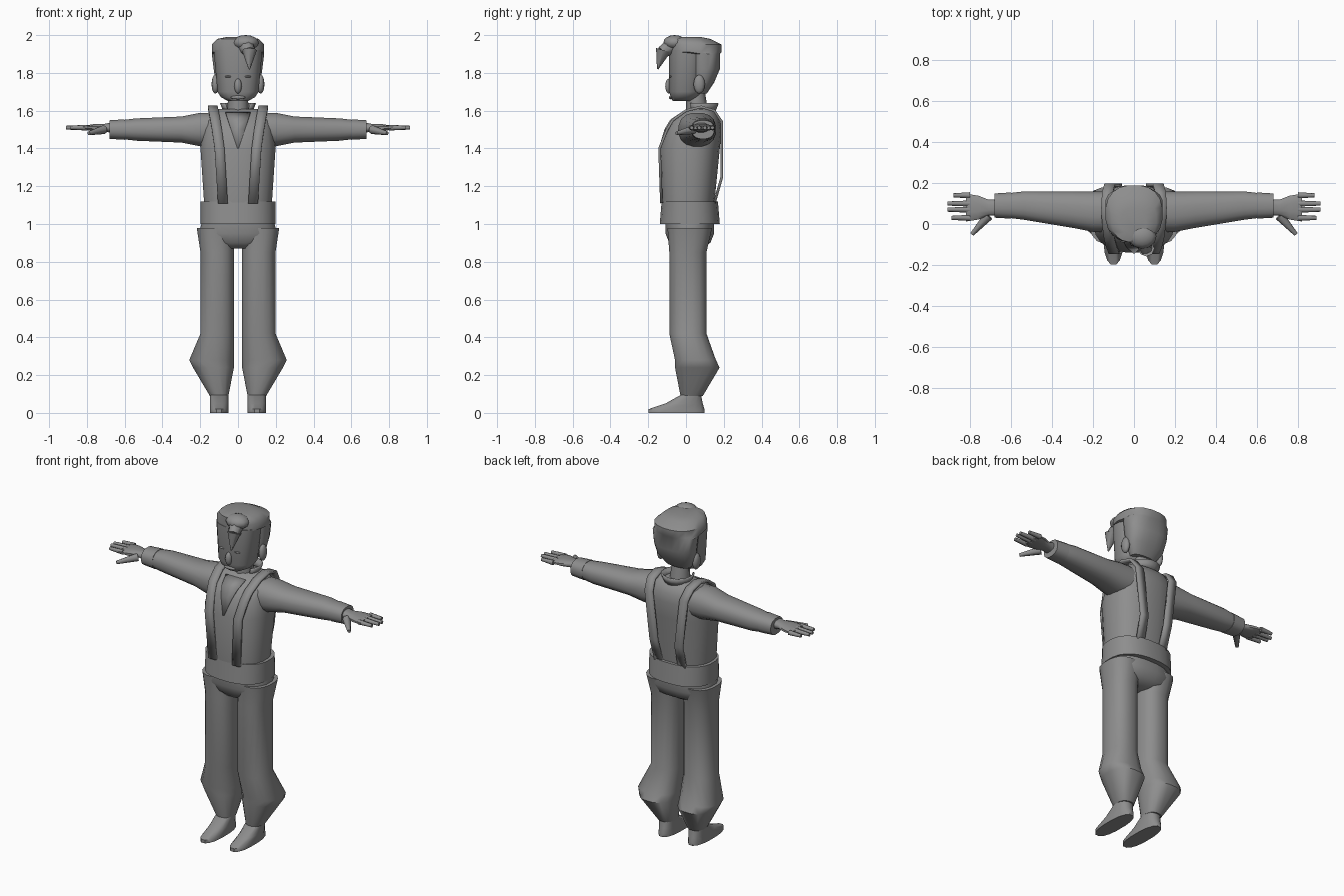
import bpy, bmesh, math
from mathutils import Matrix, Vector

default_cube = bpy.data.objects.get("Cube")
if default_cube:
    bpy.data.objects.remove(default_cube)

# Single colour for the whole figure
grey = (.27, .27, .27, 1)
material = bpy.data.materials.new("plain grey")
material.use_nodes = True
material.diffuse_color = grey
shader = next(node for node in material.node_tree.nodes if node.type == 'BSDF_PRINCIPLED')
shader.inputs["Base Color"].default_value = grey


def finish(name, bm, thickness=None):
    """Turn a bmesh into a named object, smooth except at sharp edges."""
    bmesh.ops.recalc_face_normals(bm, faces=bm.faces[:])
    for face in bm.faces:
        face.smooth = True
    for edge in bm.edges:
        edge.smooth = edge.calc_face_angle(0) < math.radians(45)
    mesh = bpy.data.meshes.new(name)
    bm.to_mesh(mesh)
    bm.free()
    mesh.materials.append(material)
    part = bpy.data.objects.new(name, mesh)
    bpy.context.collection.objects.link(part)
    if thickness:
        solidify = part.modifiers.new("thickness", 'SOLIDIFY')
        solidify.thickness = thickness
        solidify.offset = 0


def bridge(bm, rows, closed):
    """Join neighbouring rows of vertices with quads."""
    count = len(rows[0])
    for low, high in zip(rows, rows[1:]):
        for i in range(count if closed else count - 1):
            j = (i + 1) % count
            bm.faces.new((low[i], low[j], high[j], high[i]))


def loft(name, rings, place, sides=16, power=2.4):
    """Skin rounded sections (position, depth centre, half width, half depth)."""
    bm = bmesh.new()
    rows = []
    for position, depth, half_width, half_depth in rings:
        row = []
        for i in range(sides):
            angle = 2 * math.pi * (i + .5) / sides
            c, s = math.cos(angle), math.sin(angle)
            across = half_width * math.copysign(abs(c) ** (2 / power), c)
            y = depth + half_depth * math.copysign(abs(s) ** (2 / power), s)
            row.append(bm.verts.new(place(position, half_width, across, y)))
        rows.append(row)
    bridge(bm, rows, closed=True)
    bm.faces.new(rows[0])
    bm.faces.new(rows[-1])
    finish(name, bm)


def upright(position, half_width, across, y):
    return across, y, position


def ribbon(name, path, centre, half_width, thickness, side=1):
    """Band along (y, z) points whose x position and width follow the height."""
    bm = bmesh.new()
    rows = [[bm.verts.new((side * (centre(z) + edge * half_width(z)), y, z))
             for edge in (-1, 1)] for y, z in path]
    bridge(bm, rows, closed=False)
    finish(name, bm, thickness)


def rod(name, start, end, start_radius, end_radius, side=1):
    """Tapered round bar between two points."""
    a, b = (Vector((side * x, y, z)) for x, y, z in (start, end))
    along = b - a
    turn = along.to_track_quat('Z', 'Y').to_matrix().to_4x4()
    bm = bmesh.new()
    bmesh.ops.create_cone(bm, cap_ends=True, segments=8, radius1=start_radius,
                          radius2=end_radius, depth=along.length,
                          matrix=Matrix.Translation((a + b) / 2) @ turn)
    finish(name, bm)


def ball(name, centre, size, side=1):
    """Stretched sphere."""
    x, y, z = centre
    bm = bmesh.new()
    bmesh.ops.create_uvsphere(bm, u_segments=12, v_segments=8, radius=1)
    bmesh.ops.scale(bm, vec=size, verts=bm.verts)
    bmesh.ops.translate(bm, vec=(side * x, y, z), verts=bm.verts)
    finish(name, bm)


# Torso, belt and hips
loft("torso", [(1.1, .01, .18, .14), (1.4, .02, .2, .16), (1.5, .04, .19, .15),
               (1.55, .05, .18, .13), (1.59, .07, .15, .09), (1.61, .07, .12, .06)],
     upright, sides=24)
loft("belt", [(1, .02, .2, .16), (1.12, .02, .2, .15)], upright, sides=24)
loft("hips", [(.87, .01, .1, .07), (.9, .02, .18, .11), (.95, .02, .21, .13),
              (1.02, .02, .19, .13)], upright, sides=20)

# Shirt opening widens from a point up to the collar
ribbon("shirt_opening", [(-.14, 1.4), (-.11, 1.5), (-.08, 1.55), (-.02, 1.59)],
       centre=lambda z: 0, half_width=lambda z: (z - 1.39) / 3, thickness=.008)

# Neck inside an open, flared collar
rod("neck", (0, .06, 1.57), (0, .05, 1.7), .06, .05)
collar = bmesh.new()
collar_rows = []
for degrees in range(-40, 221, 20):
    turn = math.radians(degrees)
    collar_rows.append([collar.verts.new((r * math.cos(turn), .08 + r * math.sin(turn), z))
                        for r, z in ((.07, 1.59), (.09, 1.64))])
bridge(collar, collar_rows, closed=False)
finish("collar", collar, thickness=.01)

# Head, with hair covering the back and crown
loft("face", [(1.65, -.02, .05, .05), (1.67, -.01, .09, .07), (1.7, 0, .11, .09),
              (1.92, .01, .13, .1)], upright, sides=20)
loft("hair", [(1.69, .07, .08, .04), (1.75, .09, .12, .06), (1.82, .1, .13, .08),
              (1.9, .1, .14, .08), (1.91, .05, .14, .14), (1.95, .05, .14, .14),
              (1.98, .02, .11, .11), (1.99, .01, .06, .07)], upright, sides=20)
ball("quiff", (.04, -.06, 1.96), (.07, .06, .04))
rod("forelock_root", (.04, -.06, 1.95), (.06, -.13, 1.91), .05, .03)
rod("forelock_tip", (.06, -.12, 1.92), (.06, -.15, 1.82), .04, .004)
ball("nose", (0, -.09, 1.73), (.02, .02, .04))
ball("mouth", (0, -.08, 1.67), (.04, .01, .01))

for label, side in (("left", 1), ("right", -1)):
    def beside(position, half_width, across, y):
        """Upright section standing next to the centre gap."""
        return side * (max(.1, half_width + .02) + across), y, position

    def arm(position, half_width, across, y):
        return side * position, y, 1.5 + across

    def hand(position, half_width, across, y):
        return side * position, y, 1.51 + across

    # Ear and eye
    ball(label + "_ear", (.12, .07, 1.74), (.02, .03, .05), side)
    ball(label + "_eye", (.05, -.08, 1.78), (.02, .01, .006), side)

    # Strap runs up the chest, over the shoulder and hangs free behind
    ribbon(label + "_strap",
           [(-.13, 1.11), (-.14, 1.4), (-.1, 1.5), (-.07, 1.55), (0, 1.6),
            (.08, 1.62), (.15, 1.6), (.19, 1.54), (.19, 1.25), (.15, 1.11)],
           centre=lambda z: .08 + (z - 1.1) ** 2 / 5, half_width=lambda z: .026,
           thickness=.014, side=side)

    # Sleeve, cuff and palm
    loft(label + "_sleeve", [(.1, .06, .09, .1), (.2, .06, .09, .1), (.3, .07, .07, .09),
                             (.54, .09, .06, .07), (.62, .09, .05, .06)], arm)
    loft(label + "_cuff", [(.6, .09, .055, .065), (.68, .09, .05, .06)], arm)
    loft(label + "_palm", [(.66, .08, .03, .04), (.71, .08, .02, .04),
                           (.76, .08, .02, .06), (.82, .08, .01, .07)], hand, sides=12)

    # Four fingers and a thumb
    for finger, y, tip in (("little", .14, .88), ("ring", .1, .91),
                           ("middle", .07, .91), ("index", .03, .89)):
        rod(f"{label}_{finger}_finger", (.8, y, 1.51), (tip, y, 1.51), .015, .01, side)
    rod(label + "_thumb", (.71, .04, 1.5), (.79, -.05, 1.48), .024, .01, side)

    # Baggy trouser leg gathered at the ankle, and pointed shoe
    loft(label + "_trouser_leg",
         [(.09, .03, .05, .06), (.24, .06, .11, .12), (.28, .05, .12, .11),
          (.42, .01, .09, .1), (.85, .01, .09, .1), (.98, .02, .1, .12)], beside)
    loft(label + "_shoe", [(0, -.05, .05, .15), (.02, -.05, .05, .15),
                           (.05, -.01, .05, .1), (.1, .03, .05, .05)], beside)
